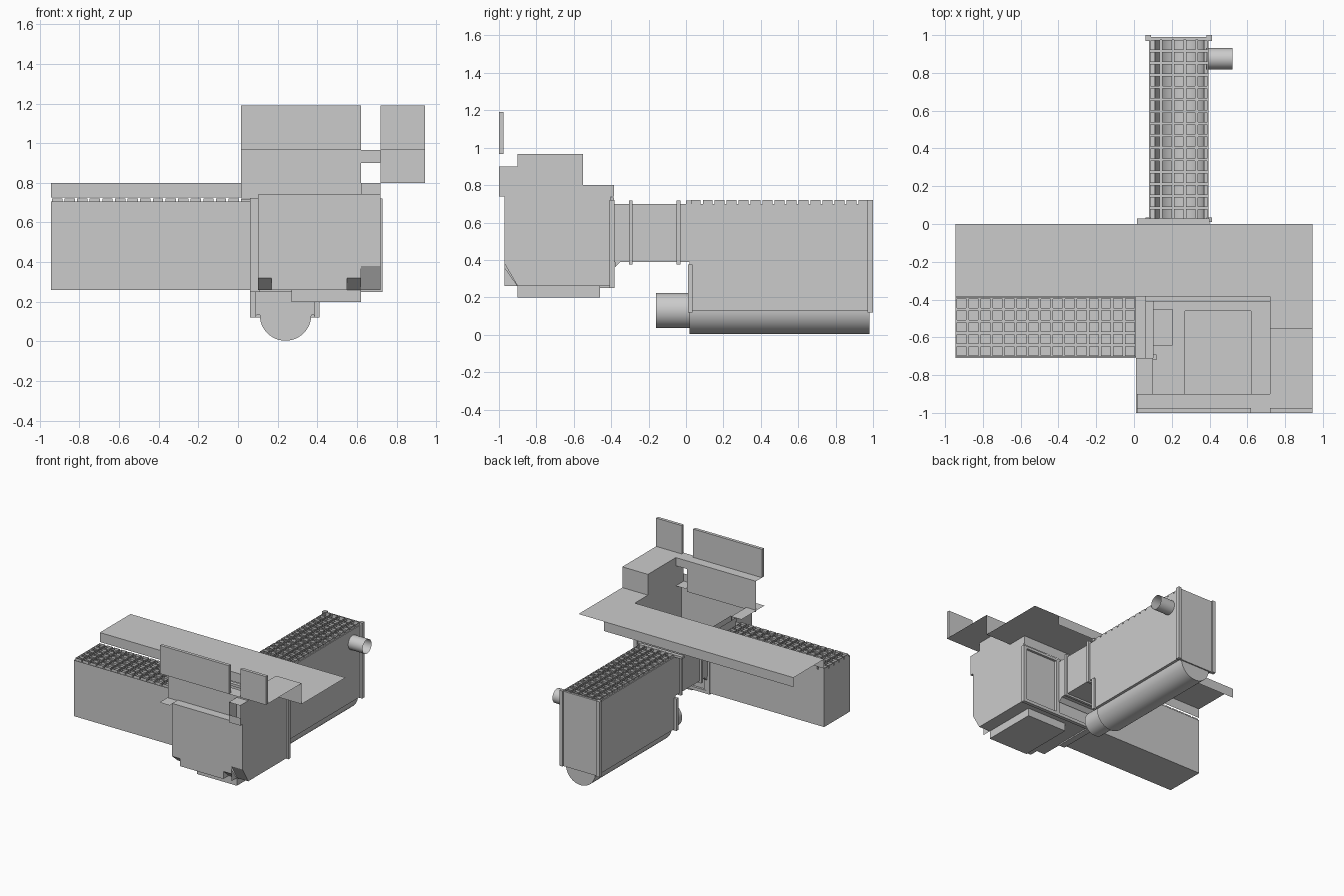
import bpy, bmesh, math
from mathutils import Matrix, Vector

if "Cube" in bpy.data.objects:
    bpy.data.objects.remove(bpy.data.objects["Cube"])


def finish(name, bm, smooth=False):
    me = bpy.data.meshes.new(name)
    bmesh.ops.recalc_face_normals(bm, faces=bm.faces)
    bm.to_mesh(me)
    bm.free()
    ob = bpy.data.objects.new(name, me)
    bpy.context.collection.objects.link(ob)
    if smooth:
        bpy.context.view_layer.objects.active = ob
        ob.select_set(True)
        bpy.ops.object.shade_smooth_by_angle(angle=math.radians(35))
        ob.select_set(False)
    return ob


def box(name, x, y, z, open_top=False):
    bm = bmesh.new()
    bmesh.ops.create_cube(bm, size=1)
    for v in bm.verts:
        v.co = [r[0] + (c + .5) * (r[1] - r[0]) for c, r in zip(v.co, (x, y, z))]
    if open_top:
        bm.faces.ensure_lookup_table()
        top = [f for f in bm.faces if all(v.co.z > z[1] - 1e-5 for v in f.verts)]
        bmesh.ops.delete(bm, geom=top, context='FACES_ONLY')
    return finish(name, bm)


def sheets(name, polys):
    bm = bmesh.new()
    for p in polys:
        bm.faces.new([bm.verts.new(c) for c in p])
    bmesh.ops.remove_doubles(bm, verts=bm.verts, dist=1e-4)
    return finish(name, bm)


def flat(x0, x1, y0, y1, z):
    return [(x0, y0, z), (x1, y0, z), (x1, y1, z), (x0, y1, z)]


def facing_y(x0, x1, z0, z1, y):
    return [(x0, y, z0), (x1, y, z0), (x1, y, z1), (x0, y, z1)]


def side(x, pts):
    return [(x, y, z) for y, z in pts]


def tube(name, start, direction, r, length):
    bm = bmesh.new()
    rot = Vector(direction).to_track_quat('Z', 'Y').to_matrix().to_4x4()
    mid = Vector(start) + Vector(direction) * length / 2
    bmesh.ops.create_cone(bm, cap_ends=False, segments=32, radius1=r, radius2=r,
                          depth=length, matrix=Matrix.Translation(mid) @ rot)
    return finish(name, bm, True)


def grating(name, x0, x1, y0, y1, nx, ny, z=.70):
    # lattice of open cells with raised collars
    bm = bmesh.new()
    bmesh.ops.create_grid(bm, x_segments=nx, y_segments=ny, size=.5)
    for v in bm.verts:
        v.co = (x0 + (v.co.x + .5) * (x1 - x0), y0 + (v.co.y + .5) * (y1 - y0), z)
    cells = list(bm.faces)
    bmesh.ops.inset_individual(bm, faces=cells, thickness=.008)
    tops = bmesh.ops.extrude_discrete_faces(bm, faces=cells)['faces']
    for f in tops:
        for v in f.verts:
            v.co.z = z + .02
    rims = list(tops)
    bmesh.ops.inset_individual(bm, faces=rims, thickness=.003)
    bmesh.ops.delete(bm, geom=rims, context='FACES')
    return finish(name, bm)


# side channel
box("side_channel", (-.945, .06), (-.71, -.385), (.26, .705), True)
grating("side_grating", -.945, .01, -.705, -.388, 15, 5)
box("side_channel_flange", (.06, .11), (-.72, -.385), (.25, .735), True)

# round-bottomed rear channel
cx, r = .24, .13
prof = [(.08, .70), (.08, .13)]
prof += [(cx - r * math.cos(math.pi * i / 24), r + .003 - r * math.sin(math.pi * i / 24))
         for i in range(25)]
prof += [(.395, .13), (.395, .70)]
bm = bmesh.new()
rows = [[bm.verts.new((x, y, z)) for x, z in prof] for y in (.02, .98)]
for i in range(len(prof) - 1):
    bm.faces.new((rows[0][i], rows[0][i + 1], rows[1][i + 1], rows[1][i]))
for row in rows:
    bm.faces.new(row)
finish("rear_channel", bm, True)
grating("rear_grating", .08, .395, .02, .98, 5, 15)
for i, (xa, xb) in enumerate(((.06, .09), (.385, .412))):
    box(f"rear_end_strip_{i}", (xa, xb), (.97, 1.0), (.12, .72))
    box(f"rear_front_strip_{i}", (xa, xb), (.01, .035), (.12, .375))
box("rear_end_cap", (.08, .395), (.975, .99), (.12, .715))
tube("outlet_pipe", (.38, .875, .60), (1, 0, 0), .056, .142)
tube("drain_pipe", (.24, .03, .13), (0, -1, 0), .094, .19)

# neck joining pit and rear channel
box("neck", (.08, .395), (-.40, .03), (.39, .70))
for i, y in enumerate((-.295, -.04)):
    box(f"neck_flange_{i}", (.065, .41), (y - .01, y + .01), (.375, .718))
sheets("neck_gusset", [[(x, -.38, .36), (x, -.38, .39), (x, -.35, .39)] for x in (.08, .395)]
       + [[(.08, -.38, .36), (.395, -.38, .36), (.395, -.35, .39), (.08, -.35, .39)]])
box("neck_bracket", (.015, .40), (.0, .03), (.70, .718))

# pit frame on the back wall
for n, x, z in (("left", (.06, .09), (.25, .72)), ("right", (.70, .73), (.25, .72)),
                ("bottom", (.09, .70), (.25, .275)), ("top", (.09, .70), (.70, .72)),
                ("middle", (.39, .42), (.275, .70))):
    box(f"pit_flange_{n}", x, (-.41, -.382), z)

# pit shell: walls, floor with sump opening, cut front corners
polys = [
    facing_y(.10, .72, .26, .72, -.40),
    side(.10, [(-.71, .26), (-.71, .735), (-.97, .735), (-.97, .32), (-.90, .26)]),
    side(.72, [(-.40, .26), (-.40, .74), (-.97, .74), (-.97, .38), (-.90, .26)]),
    facing_y(.10, .62, .32, .74, -.97),
    facing_y(.17, .55, .26, .32, -.97),
    facing_y(.62, .72, .38, .74, -.97),
    flat(.17, .55, -.97, -.90, .26),
    flat(.10, .27, -.90, -.40, .26),
    flat(.62, .72, -.90, -.40, .26),
    flat(.27, .62, -.46, -.40, .26),
    flat(.10, .72, -.97, -.90, .74),
    flat(.01, .10, -1.0, -.71, .735),
]
for x0, x1, z in ((.10, .17, .32), (.55, .62, .32), (.62, .72, .38)):
    polys.append([(x0, -.97, z), (x1, -.97, z), (x1, -.90, .26), (x0, -.90, .26)])
for x in (.17, .55, .62):
    polys.append(side(x, [(-.97, .26), (-.97, .36), (-.90, .26)]))
sheets("pit_shell", polys)
box("pit_sump", (.27, .62), (-.90, -.46), (.198, .26), True)
for i in range(6):
    y = -.45 - .032 * i
    box(f"step_{i}", (.10, .205), (y - .032, y), (.26, .30 - .006 * i))
box("pit_bracket", (.10, .12), (-.72, -.69), (.26, .32))

# stepped covering sheet around the pit
sheets("deck", [
    flat(-.945, .72, -.385, 0, .80),
    flat(.72, .945, -.55, 0, .80),
    facing_y(.72, .945, .80, .965, -.55),
    flat(.72, .945, -1, -.55, .965),
    facing_y(-.945, .72, .725, .80, -.385),
    facing_y(-.945, .72, .725, .80, 0),
    side(.72, [(-.385, .74), (-.385, .80), (-.55, .80), (-.55, .965), (-.90, .965),
               (-.90, .90), (-1, .90), (-1, .74)]),
])

# front ledge, wall with doorway and upright panels
sheets("front_ledge", [
    flat(.015, .72, -1, -.90, .965),
    facing_y(.015, .62, .72, .965, -.90),
    facing_y(.62, .72, .90, .965, -.90),
    facing_y(.62, .72, .74, .80, -1),
    flat(.62, .72, -1, -.90, .74),
    flat(.62, .72, -1, -.90, .90),
    side(.62, [(-1, .74), (-.90, .74), (-.90, .90), (-1, .90)]),
])
box("front_panel_wide", (.015, .62), (-1, -.975), (.965, 1.19))
box("front_panel_narrow", (.72, .945), (-1, -.975), (.965, 1.19))
